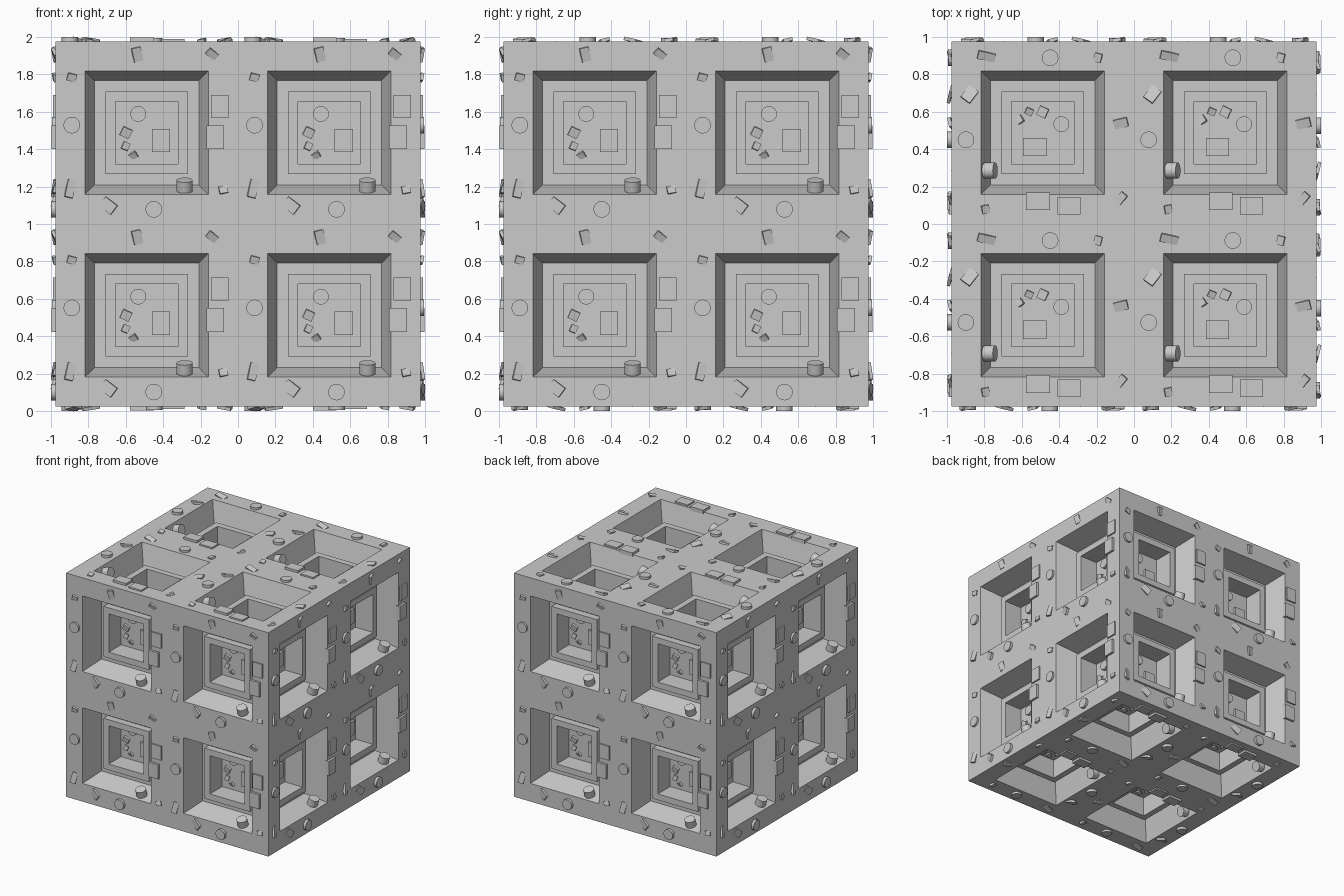
import bpy, bmesh
from math import radians
from mathutils import Matrix, Vector, Euler

if "Cube" in bpy.data.objects:
    bpy.data.objects.remove(bpy.data.objects["Cube"])

H = 0.977          # half size of the bare cube
T = H / 2          # half size of one tile
X, Y, Z = Vector((1, 0, 0)), Vector((0, 1, 0)), Vector((0, 0, 1))

# right and up direction of each cube side, seen from outside
SIDES = [(X, Z), (Y, Z), (-X, Z), (-Y, Z), (-Y, X), (Y, X)]

# tile section: (half width, depth): rim, sloped wall, floor, raised frame, well
SECTION = [(T, 0), (0.33, 0), (0.28, 0.19), (0.22, 0.19),
           (0.22, 0.13), (0.167, 0.13), (0.167, 0.30)]
WELL = -0.30

# round caps: u, v, base height, top height, radius
CAPS = [(-0.40, 0.04, 0, 0.018, 0.044), (0.038, -0.41, 0, 0.023, 0.044),
        (-0.045, 0.10, WELL, WELL + 0.025, 0.042)]

# flat plates: u, v, base, top, width, height
PLATES = [(0.39, 0.14, 0, 0.013, 0.093, 0.123),
          (0.367, -0.025, -0.01, 0.02, 0.095, 0.127),
          (0.077, -0.042, WELL, WELL + 0.02, 0.097, 0.125)]

# tilted chips: u, v, height, width, length, tilt u, tilt v, spin
CHIPS = [(-0.05, 0.418, 0.002, 0.05, 0.075, 10, 12, 14),
         (0.35, 0.42, 0.002, 0.06, 0.04, 12, 15, -38),
         (-0.40, 0.295, 0.004, 0.048, 0.04, 10, 8, -14),
         (-0.408, -0.30, 0.003, 0.045, 0.095, -9, 14, -14),
         (-0.205, -0.39, 0.004, 0.08, 0.06, 10, -10, -38),
         (0.41, -0.305, 0.004, 0.045, 0.04, -12, 10, 10),
         (-0.11, 0.0, WELL + 0.01, 0.052, 0.05, 8, 6, -25),
         (-0.112, -0.072, WELL + 0.008, 0.036, 0.04, -8, 10, -25),
         (-0.07, -0.122, WELL, 0.04, 0.035, 20, -20, 30)]


def tile_frames():
    """Local frame of every tile: x right, y up, z outwards."""
    for u, v in SIDES:
        n = u.cross(v)
        for i in (-T, T):
            for j in (-T, T):
                m = Matrix((u, v, n)).transposed().to_4x4()
                m.translation = Vector((0, 0, 1)) + n * H + u * i + v * j
                yield m


def add_object(name, bm, smooth=False):
    bmesh.ops.recalc_face_normals(bm, faces=bm.faces)
    mesh = bpy.data.meshes.new(name)
    bm.to_mesh(mesh)
    bm.free()
    ob = bpy.data.objects.new(name, mesh)
    bpy.context.collection.objects.link(ob)
    if smooth:
        bpy.ops.object.select_all(action='DESELECT')
        ob.select_set(True)
        bpy.context.view_layer.objects.active = ob
        bpy.ops.object.shade_smooth_by_angle(angle=radians(30))
    return ob


def box(bm, m, loc, size, rot=(0, 0, 0)):
    r = Euler([radians(a) for a in rot]).to_matrix().to_4x4()
    bmesh.ops.create_cube(bm, size=1, matrix=m @ Matrix.Translation(loc) @ r
                          @ Matrix.Diagonal((*size, 1)))


def disc(bm, m, radius, depth):
    bmesh.ops.create_cone(bm, cap_ends=True, segments=32, radius1=radius,
                          radius2=radius, depth=depth, matrix=m)


# hull with stepped window recesses
bm = bmesh.new()
for m in tile_frames():
    loops = [[bm.verts.new(m @ Vector((a * s, b * s, -d)))
              for a, b in ((-1, -1), (1, -1), (1, 1), (-1, 1))]
             for s, d in SECTION]
    for p, q in zip(loops, loops[1:]):
        for k in range(4):
            l = (k + 1) % 4
            bm.faces.new((p[k], p[l], q[l], q[k]))
    bm.faces.new(loops[-1])
bmesh.ops.remove_doubles(bm, verts=bm.verts, dist=0.0005)
add_object("cube_hull", bm)

# surface details repeated on every tile
caps, plates, chips, drums = (bmesh.new() for _ in range(4))
for m in tile_frames():
    for u, v, lo, hi, r in CAPS:
        lo -= 0.01
        disc(caps, m @ Matrix.Translation((u, v, (lo + hi) / 2)), r, hi - lo)
    for u, v, lo, hi, w, h in PLATES:
        lo -= 0.005
        box(plates, m, (u, v, (lo + hi) / 2), (w, h, hi - lo))
    for u, v, z, w, h, tu, tv, spin in CHIPS:
        box(chips, m, (u, v, z), (w, h, 0.018), (tu, tv, spin))
    # drum standing on the lower sloped wall
    axis = Vector((0, 0.95, 0.31)).to_track_quat('Z', 'Y').to_matrix().to_4x4()
    disc(drums, m @ Matrix.Translation((0.203, -0.282, -0.05)) @ axis, 0.043, 0.06)

add_object("round_caps", caps, True)
add_object("flat_plates", plates)
add_object("tilted_chips", chips)
add_object("wall_drums", drums, True)
